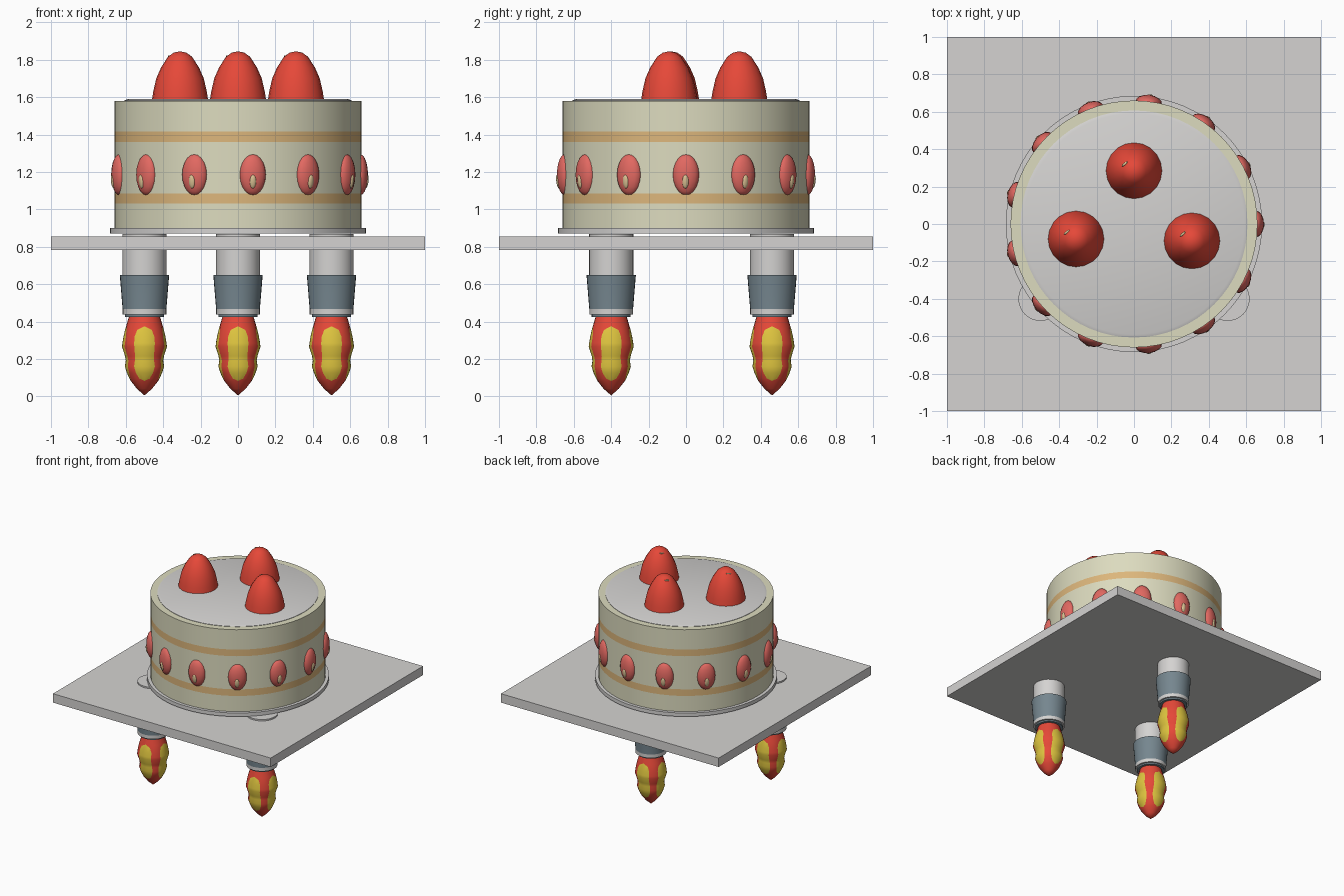
import bpy, bmesh
from math import sin, cos, pi, radians
from mathutils import Matrix

if "Cube" in bpy.data.objects:
    bpy.data.objects.remove(bpy.data.objects["Cube"], do_unlink=True)


def material(name, rgb):
    m = bpy.data.materials.new(name)
    m.use_nodes = True
    m.diffuse_color = (*rgb, 1)
    m.node_tree.nodes["Principled BSDF"].inputs["Base Color"].default_value = (*rgb, 1)
    return m


GREY = material("pale grey", (0.66, 0.65, 0.64))
CREAM = material("cream", (0.72, 0.71, 0.52))
TAN = material("tan filling", (0.72, 0.47, 0.2))
RED = material("berry red", (0.79, 0.065, 0.04))
PINK = material("soft red", (0.76, 0.14, 0.12))
SEED = material("seed beige", (0.72, 0.55, 0.3))
SLATE = material("slate", (0.18, 0.24, 0.275))
YELLOW = material("flame yellow", (0.74, 0.56, 0.05))


def finish(name, bm, mats, smooth=True, angle=40):
    bmesh.ops.remove_doubles(bm, verts=bm.verts, dist=0.0005)
    bmesh.ops.recalc_face_normals(bm, faces=bm.faces)
    mesh = bpy.data.meshes.new(name)
    bm.to_mesh(mesh)
    bm.free()
    ob = bpy.data.objects.new(name, mesh)
    bpy.context.collection.objects.link(ob)
    for m in mats:
        mesh.materials.append(m)
    if smooth:
        bpy.ops.object.select_all(action="DESELECT")
        ob.select_set(True)
        bpy.context.view_layer.objects.active = ob
        bpy.ops.object.shade_smooth_by_angle(angle=radians(angle))
    return ob


def lathe(name, profile, mats, at=(0, 0), segs=32, bands=None, angle=40):
    """Turn (radius, z) points about z; bands gives a material slot per span."""
    bm = bmesh.new()
    rings = [[bm.verts.new((at[0] + r * cos(2 * pi * i / segs),
                            at[1] + r * sin(2 * pi * i / segs), z))
              for i in range(segs)] for r, z in profile]
    for k in range(len(rings) - 1):
        for i in range(segs):
            j = (i + 1) % segs
            f = bm.faces.new((rings[k][i], rings[k][j], rings[k + 1][j], rings[k + 1][i]))
            f.material_index = bands[k] if bands else 0
    return finish(name, bm, mats, angle=angle)


def ellipsoid(name, size, matrix, mat, segs=16, rings=10):
    bm = bmesh.new()
    bmesh.ops.create_uvsphere(bm, u_segments=segs, v_segments=rings, radius=1)
    bm.transform(matrix @ Matrix.Diagonal((*size, 1)))
    return finish(name, bm, [mat], angle=60)


# Square platform
bm = bmesh.new()
bmesh.ops.create_cube(bm, size=1)
bm.transform(Matrix.Translation((0, 0, 0.819)) @ Matrix.Diagonal((2, 2, 0.074, 1)))
finish("platform", bm, [GREY], smooth=False)

# Cake: board, banded body and icing disc
lathe("cake_board", [(0, 0.87), (0.685, 0.87), (0.685, 0.9), (0, 0.9)], [GREY], segs=64)
lathe("cake_body", [(0, 0.9), (0.66, 0.9), (0.66, 1.03), (0.66, 1.085), (0.66, 1.36),
                    (0.66, 1.415), (0.66, 1.58), (0, 1.58)],
      [CREAM, TAN], segs=64, bands=[0, 0, 1, 0, 1, 0, 0])
lathe("icing_top", [(0, 1.57), (0.607, 1.57), (0.607, 1.583), (0.59, 1.589), (0, 1.589)],
      [GREY], segs=64)

# Whole strawberries on the icing, each with one seed near the tip
for n, (x, y) in enumerate([(-0.31, -0.08), (0.31, -0.09), (0, 0.285)]):
    lathe(f"top_strawberry_{n}",
          [(0, 1.585), (0.15, 1.585), (0.143, 1.63), (0.127, 1.7), (0.102, 1.757),
           (0.065, 1.815), (0.035, 1.837), (0, 1.845)],
          [RED], at=(x, y), segs=20, angle=50)
    tilt = (Matrix.Translation((x - 0.05, y + 0.036, 1.819))
            @ Matrix.Rotation(radians(40), 4, "Z"))
    ellipsoid(f"top_seed_{n}", (0.02, 0.007, 0.005), tilt, SEED, segs=8, rings=6)

# Strawberry slices around the side
COUNT = 13
for n in range(COUNT):
    turn = Matrix.Rotation(2 * pi * n / COUNT, 4, "Z")
    ellipsoid(f"side_strawberry_{n}", (0.042, 0.071, 0.11),
              turn @ Matrix.Translation((0.653, 0, 1.185)), PINK)
    ellipsoid(f"side_seed_{n}", (0.01, 0.018, 0.037),
              turn @ Matrix.Translation((0.688, -0.003, 1.148))
              @ Matrix.Rotation(radians(8), 4, "Y"), SEED, segs=10, rings=8)


# Flame: each ring is (radius, z, half angle of the yellow tongue in degrees)
FLAME = [(0.0, 0.005, 0), (0.04, 0.04, 0), (0.073, 0.082, 0), (0.08, 0.095, 20),
         (0.094, 0.125, 29), (0.105, 0.16, 32), (0.1, 0.19, 31), (0.104, 0.215, 29),
         (0.12, 0.265, 27), (0.118, 0.285, 28), (0.112, 0.32, 28), (0.104, 0.355, 22),
         (0.098, 0.375, 0), (0.082, 0.43, 0), (0.0, 0.43, 0)]
STEPS = 6


def flame(name, at):
    bm = bmesh.new()
    rings = []
    for r, z, w in FLAME:
        ring = []
        for q in range(4):
            for i in range(STEPS):
                ring.append(q * 90 - w + 2 * w * i / STEPS)
            for i in range(STEPS):
                ring.append(q * 90 + w + (90 - 2 * w) * i / STEPS)
        rings.append([bm.verts.new((at[0] + r * cos(radians(a)),
                                    at[1] + r * sin(radians(a)), z)) for a in ring])
    total = len(rings[0])
    for low, high in zip(rings, rings[1:]):
        for i in range(total):
            j = (i + 1) % total
            f = bm.faces.new((low[i], low[j], high[j], high[i]))
            f.material_index = int(i % (2 * STEPS) < STEPS)
    return finish(name, bm, [RED, YELLOW], angle=35)


# Three thrusters through the platform
for side, at in {"right": (-0.5, -0.4), "left": (0.5, -0.4), "back": (0, 0.46)}.items():
    lathe(f"{side}_thruster_tube", [(0, 0.6), (0.118, 0.6), (0.118, 0.868), (0, 0.868)],
          [GREY], at=at)
    lathe(f"{side}_thruster_nozzle",
          [(0, 0.65), (0.132, 0.65), (0.117, 0.466), (0.117, 0.437), (0.104, 0.437),
           (0.104, 0.425), (0, 0.425)],
          [SLATE, GREY], at=at, bands=[0, 0, 1, 1, 0, 0])
    flame(f"{side}_flame", at)
